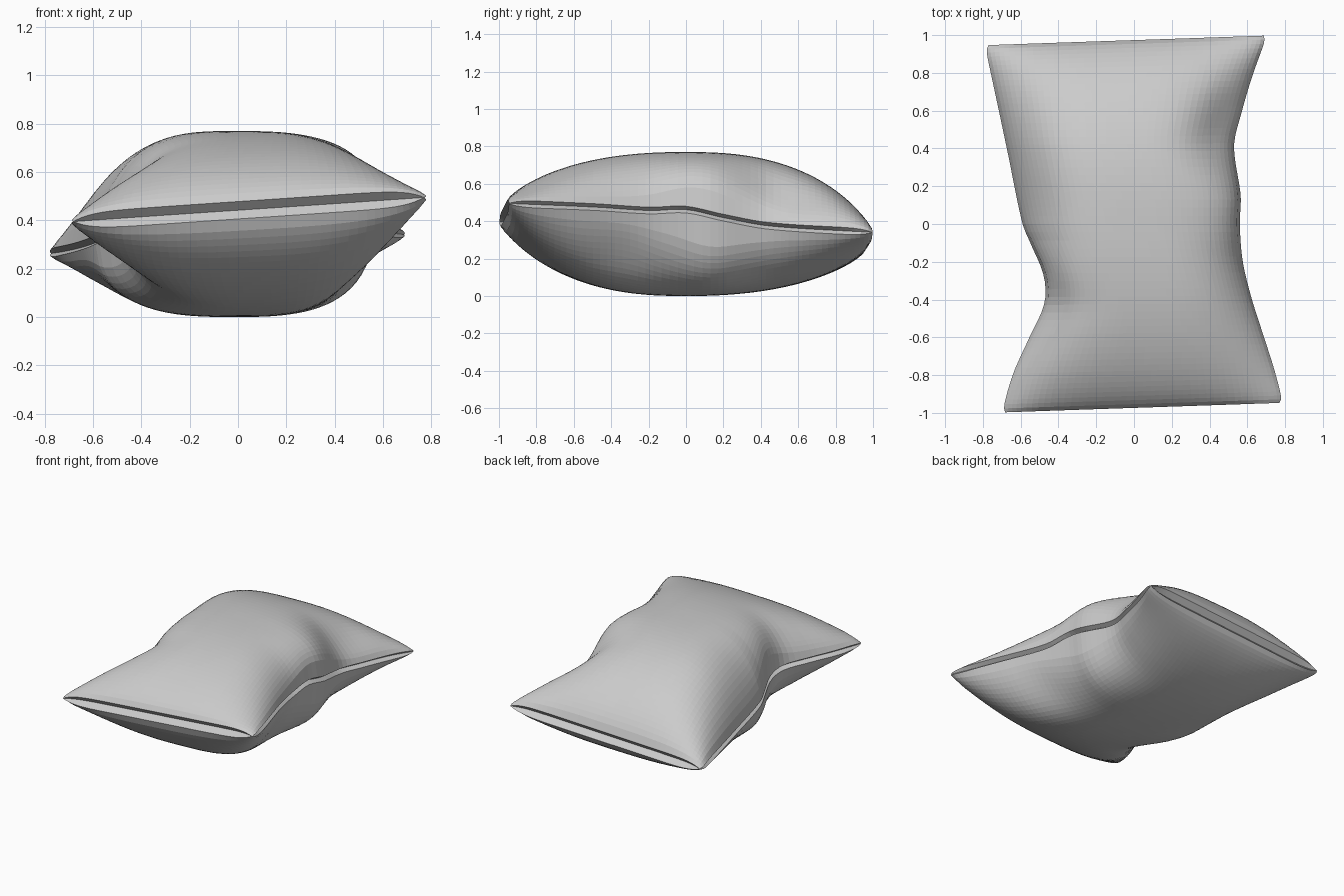
import bpy, bmesh
from math import sin, pi, exp

if "Cube" in bpy.data.objects:
    bpy.data.objects.remove(bpy.data.objects["Cube"])


def curve(points, t):
    """Smooth lookup through (t, value) points."""
    n = len(points)
    i = 0
    while i < n - 2 and t > points[i + 1][0]:
        i += 1

    def slope(k):
        a, b = points[max(k - 1, 0)], points[min(k + 1, n - 1)]
        return (b[1] - a[1]) / (b[0] - a[0])
    (t0, a), (t1, b) = points[i], points[i + 1]
    w = t1 - t0
    s = (t - t0) / w
    return ((2*s**3 - 3*s**2 + 1) * a + (s**3 - 2*s**2 + s) * w * slope(i)
            + (3*s**2 - 2*s**3) * b + (s**3 - s**2) * w * slope(i + 1))


# Side outlines (x along y) and seam heights (z along y)
LEFT_X = [(-1, -.7), (-.8, -.64), (-.6, -.55), (-.43, -.475), (-.28, -.478),
          (-.1, -.55), (0, -.59), (.4, -.67), (1, -.79)]
RIGHT_X = [(-1, .79), (-.8, .74), (-.6, .68), (-.4, .62), (-.2, .575), (0, .56),
           (.15, .565), (.42, .53), (.6, .57), (.8, .63), (1, .705)]
LEFT_Z = [(-1, .395), (-.4, .38), (0, .32), (.4, .29), (1, .262)]
RIGHT_Z = [(-1, .495), (-.5, .475), (-.2, .457), (0, .462), (.2, .42), (.45, .375), (1, .34)]

# Side bulges per panel: {side: (position along y, width)}; wedge-like elsewhere
TOP_BULGE = {1: (.08, .32), -1: (-.27, .22)}
BOTTOM_BULGE = {1: (.12, .3), -1: (-.15, .3)}
# Pinched folds: side, position along y, depth, width along y, width along x
TOP_DENTS = [(1, .56, .32, .2, .25), (-1, -.48, .1, .15, .15)]
BOTTOM_DENTS = [(1, -.35, .18, .18, .22), (-1, .4, .12, .2, .2)]


def base(u, v):
    """Point on the middle sheet that carries the seam."""
    k = (u + 1) / 2
    x = curve(LEFT_X, v) * (1 - k) + curve(RIGHT_X, v) * k
    x *= 1 - .025 * abs(u) * abs(v)**50  # slightly rounded corners
    y = .972 * v + .025 * u * v * v
    z = curve(LEFT_Z, v) * (1 - k) + curve(RIGHT_Z, v) * k
    return x, y, z


def puff(u, v, bulge, dents):
    """Fullness: 0 on the rim, 1 in the middle."""
    pos, width = bulge[1 if u >= 0 else -1]
    q = .74 - .34 * exp(-((v - pos) / width)**2)
    f = max(0, 1 - abs(u)**3)**q * max(0, 1 - abs(v)**2.4)**.7
    for side, pos, depth, wy, wx in dents:
        f *= 1 - depth * exp(-((v - pos) / wy)**2 - ((u - side * .95) / wx)**2)
    return f


def spread(n):
    ts = [2 * i / n - 1 for i in range(n + 1)]
    return [.55 * t + .45 * sin(pi * t / 2) for t in ts]


NU, NV = 42, 56
US, VS = spread(NU), spread(NV)
bm = bmesh.new()


def sheet(top):
    grid = []
    for v in VS:
        row = []
        for u in US:
            x, y, z = base(u, v)
            # open lip along the rim, closing at the corners
            lip = (.036 - .018 * u**4 * (1 - v**8)) * (1 - abs(u * v)**10)
            if top:
                z += lip + (.77 - z - lip) * puff(u, v, TOP_BULGE, TOP_DENTS)
            else:
                z -= lip + (z - lip) * puff(u, v, BOTTOM_BULGE, BOTTOM_DENTS)
            row.append(bm.verts.new((x, y, z)))
        grid.append(row)
    for j in range(NV):
        for i in range(NU):
            q = [grid[j][i], grid[j][i + 1], grid[j + 1][i + 1], grid[j + 1][i]]
            bm.faces.new(q if top else q[::-1])
    return grid


# Upper and lower fabric panels
upper, lower = sheet(True), sheet(False)

# Recessed V-shaped seam joining the two panels all the way round
ring = ([(0, i) for i in range(NU)] + [(j, NU) for j in range(NV)]
        + [(NV, i) for i in range(NU, 0, -1)] + [(j, 0) for j in range(NV, 0, -1)])
seam = []
for j, i in ring:
    u, v = US[i], VS[j]
    x, y, z = base(u, v)
    dx = .03 * (1 - v**10) if i in (0, NU) else 0
    dy = .035 * (1 - u**10) if j in (0, NV) else 0
    seam.append(bm.verts.new((x - u * dx, y - v * dy, z)))
for k, (j, i) in enumerate(ring):
    n = (k + 1) % len(ring)
    j2, i2 = ring[n]
    bm.faces.new([seam[k], seam[n], upper[j2][i2], upper[j][i]])
    bm.faces.new([lower[j][i], lower[j2][i2], seam[n], seam[k]])

bmesh.ops.remove_doubles(bm, verts=bm.verts, dist=.0005)
bmesh.ops.recalc_face_normals(bm, faces=bm.faces)
mesh = bpy.data.meshes.new("pillow")
bm.to_mesh(mesh)
bm.free()
pillow = bpy.data.objects.new("pillow", mesh)
bpy.context.collection.objects.link(pillow)
